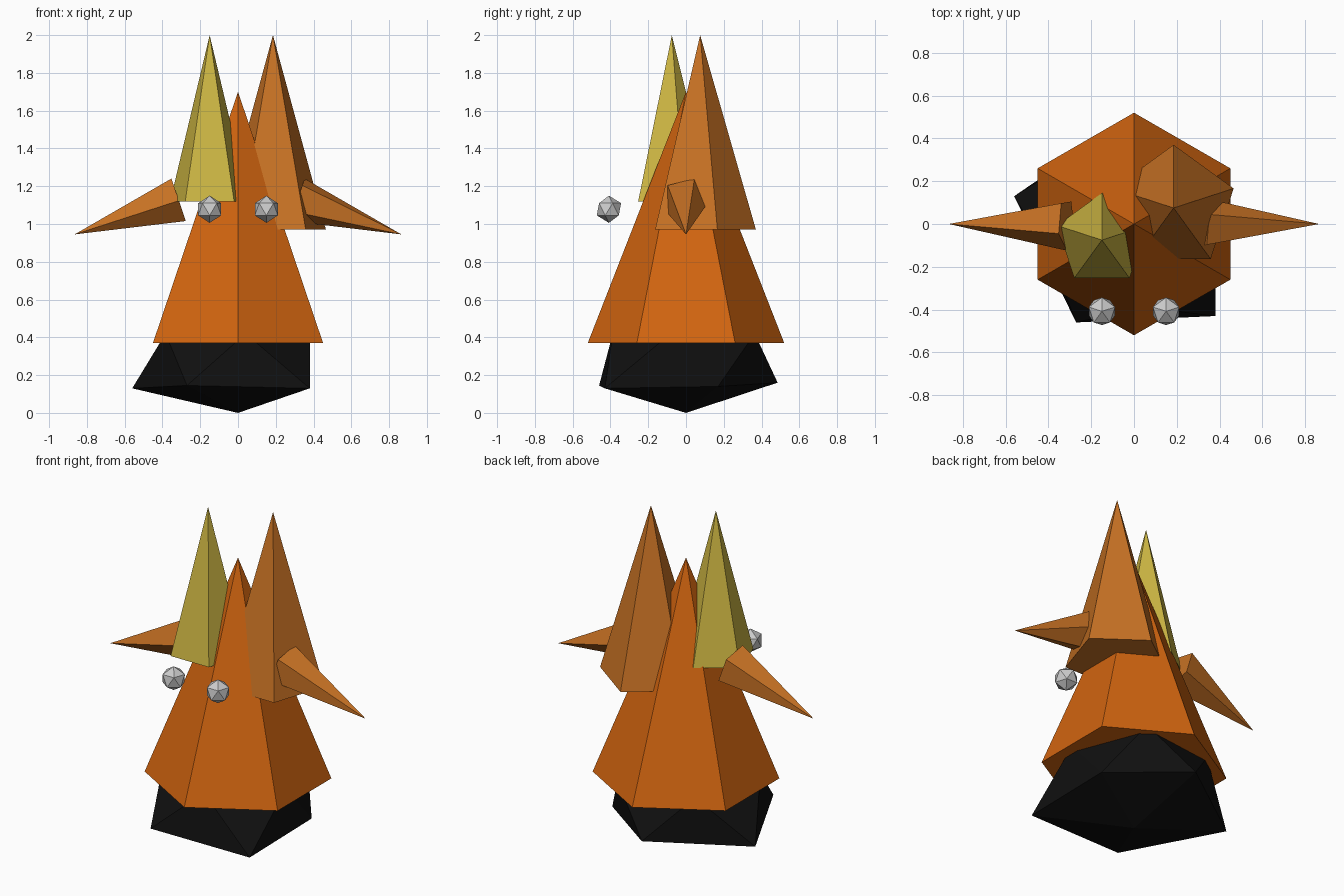
import bpy, bmesh, math
from mathutils import Vector

if "Cube" in bpy.data.objects:
    bpy.data.objects.remove(bpy.data.objects["Cube"])


def material(name, rgb):
    m = bpy.data.materials.new(name)
    m.diffuse_color = (*rgb, 1)
    m.use_nodes = True
    m.node_tree.nodes["Principled BSDF"].inputs["Base Color"].default_value = m.diffuse_color
    return m


ORANGE = material("burnt orange", (0.645, 0.130, 0.005))
YELLOW = material("mustard yellow", (0.610, 0.468, 0.056))
BROWN = material("light brown", (0.578, 0.168, 0.0176))
GREY = material("pale grey", (0.60, 0.60, 0.60))
BLACK = material("black", (0.005, 0.005, 0.005))


def finish(name, bm, mat):
    bmesh.ops.recalc_face_normals(bm, faces=bm.faces)
    me = bpy.data.meshes.new(name)
    bm.to_mesh(me)
    bm.free()
    me.materials.append(mat)
    ob = bpy.data.objects.new(name, me)
    bpy.context.collection.objects.link(ob)
    return ob


def spike(name, mat, base, tip, radius, sides, phase=90, side=Vector((1, 0, 0))):
    """Closed cone from a base centre to a tip; phase turns the base polygon."""
    base, tip = Vector(base), Vector(tip)
    up = (tip - base).normalized().cross(side)
    bm = bmesh.new()
    ring = []
    for i in range(sides):
        a = math.radians(phase + 360 * i / sides)
        ring.append(bm.verts.new(base + radius * (math.cos(a) * side + math.sin(a) * up)))
    top = bm.verts.new(tip)
    bm.faces.new(ring)
    for i in range(sides):
        bm.faces.new((ring[i], ring[(i + 1) % sides], top))
    return finish(name, bm, mat)


# Body and the two uneven ears
spike("body", ORANGE, (0, 0, 0.37), (0, 0, 1.70), 0.52, 6)
spike("small_ear", YELLOW, (-0.15, -0.075, 1.12), (-0.15, -0.075, 2.0), 0.22, 5)
spike("large_ear", BROWN, (0.185, 0.075, 0.97), (0.185, 0.075, 2.0), 0.295, 5)

# Arms: the left one is the right one turned half round
for s, name in ((1, "right_arm"), (-1, "left_arm")):
    spike(name, BROWN, (s * 0.315, 0, 1.13), (s * 0.865, 0, 0.945), 0.125, 5,
          phase=-3, side=Vector((0, s, 0)))

# Eyes
for s, name in ((1, "right_eye"), (-1, "left_eye")):
    bm = bmesh.new()
    bmesh.ops.create_icosphere(bm, subdivisions=1, radius=0.072)
    ob = finish(name, bm, GREY)
    ob.location = (s * 0.15, -0.408, 1.078)
    ob.rotation_euler.z = math.radians(90)

# Rough rock base: an uneven, squashed icosahedron
bm = bmesh.new()
low = [bm.verts.new(p) for p in ((0.38, -0.43, 0.13), (0.38, 0.17, 0.14), (-0.04, 0.485, 0.16),
                                 (-0.56, 0.13, 0.13), (-0.27, -0.46, 0.145))]
high = []
for i, r in enumerate((0.39, 0.42, 0.41, 0.42, 0.39)):
    a = math.radians(-12 + 72 * i)
    high.append(bm.verts.new((r * math.cos(a), r * math.sin(a), 0.42)))
bottom, top = bm.verts.new((0, 0, 0)), bm.verts.new((0, 0, 0.52))
for i in range(5):
    j = (i + 1) % 5
    bm.faces.new((bottom, low[j], low[i]))
    bm.faces.new((low[i], low[j], high[i]))
    bm.faces.new((low[j], high[j], high[i]))
    bm.faces.new((top, high[i], high[j]))
finish("rock_base", bm, BLACK)
